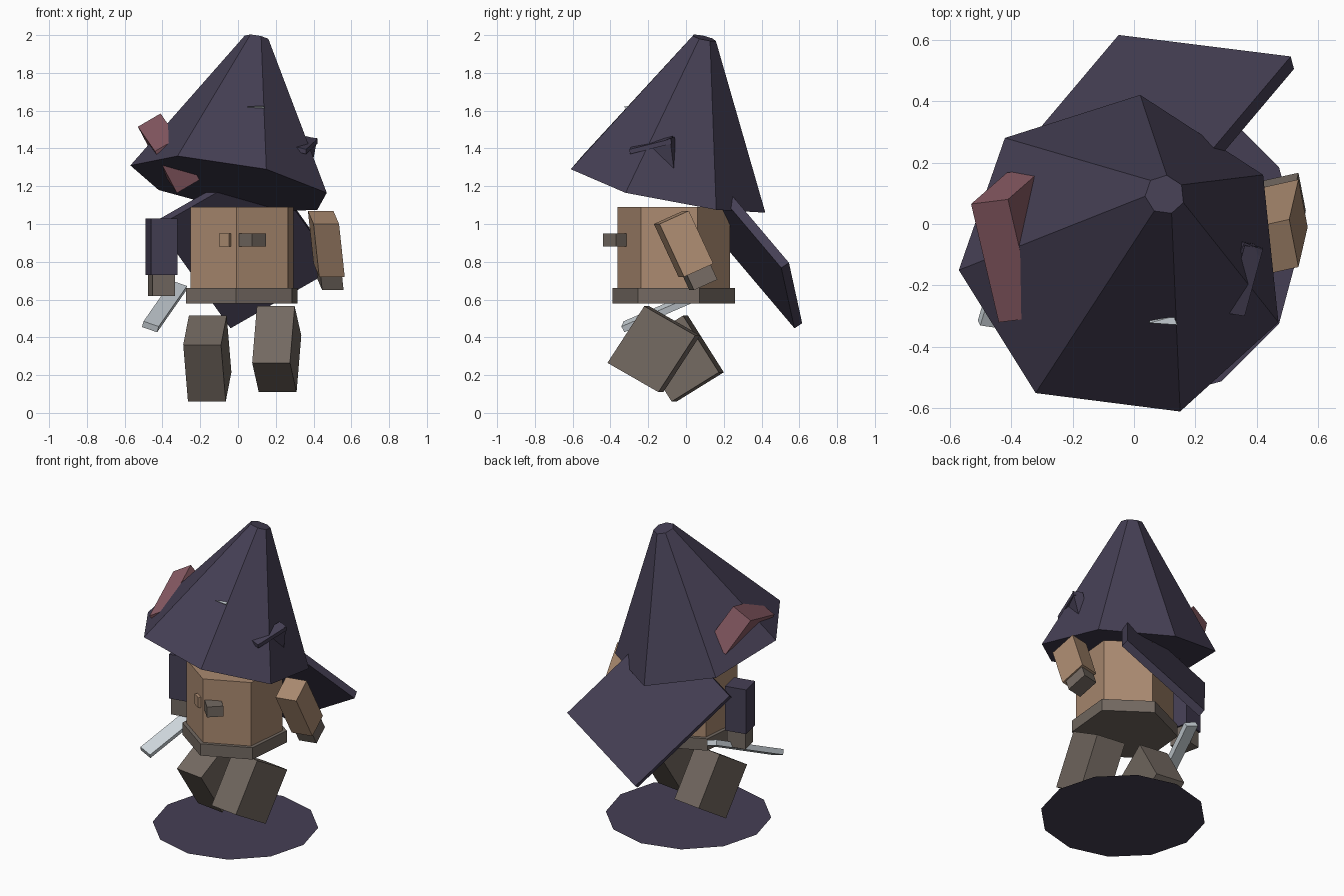
import bpy, bmesh, math
from mathutils import Vector as V

if "Cube" in bpy.data.objects:
    bpy.data.objects.remove(bpy.data.objects["Cube"])


def material(name, rgb):
    m = bpy.data.materials.new(name)
    lin = [((c / 255 + 0.055) / 1.055) ** 2.4 for c in rgb]
    m.diffuse_color = (*lin, 1)
    m.use_nodes = True
    m.node_tree.nodes["Principled BSDF"].inputs["Base Color"].default_value = m.diffuse_color
    return m


purple = material("dark purple cloth", (69, 63, 84))
tan = material("tan leather", (170, 138, 112))
brown = material("grey brown", (115, 105, 97))
pink = material("dusty pink", (138, 92, 101))
steel = material("pale steel", (205, 213, 219))


def finish(name, bm, mat):
    bmesh.ops.recalc_face_normals(bm, faces=bm.faces)
    me = bpy.data.meshes.new(name)
    bm.to_mesh(me)
    bm.free()
    me.materials.append(mat)
    ob = bpy.data.objects.new(name, me)
    bpy.context.collection.objects.link(ob)
    return ob


def loft(name, low, high, mat):
    """Closed solid between two matching rings."""
    bm = bmesh.new()
    a = [bm.verts.new(p) for p in low]
    b = [bm.verts.new(p) for p in high]
    n = len(a)
    bm.faces.new(a[::-1])
    bm.faces.new(b)
    for i in range(n):
        j = (i + 1) % n
        bm.faces.new((a[i], a[j], b[j], b[i]))
    return finish(name, bm, mat)


def slab(name, corner, u, v, w, mat):
    """Box from one corner and three edge vectors."""
    c, u, v, w = V(corner), V(u), V(v), V(w)
    ring = [c, c + u, c + u + v, c + v]
    return loft(name, ring, [p + w for p in ring], mat)


def ring(cx, cy, z, r, n, start):
    return [V((cx + r * math.cos(math.radians(start) + i * math.tau / n),
               cy + r * math.sin(math.radians(start) + i * math.tau / n), z)) for i in range(n)]


def prism(name, cx, cy, z0, z1, r, n, start, mat):
    return loft(name, ring(cx, cy, z0, r, n, start), ring(cx, cy, z1, r, n, start), mat)


# Ground disc
bm = bmesh.new()
bm.faces.new([bm.verts.new(p) for p in ring(0.03, -0.07, 0, 0.51, 12, 0)])
finish("base_disc", bm, purple)

# Six-sided torso, belt and front studs
prism("torso", 0.02, -0.065, 0.66, 1.09, 0.30, 6, -95.3, tan)
prism("belt", 0.02, -0.065, 0.58, 0.66, 0.326, 6, -95.3, brown)
prism("front_stud", 0.077, -0.367, 0.88, 0.95, 0.072, 4, -92, brown)
prism("flush_stud", -0.055, -0.315, 0.88, 0.95, 0.045, 4, -80, tan)

# Tilted seven-sided hat
brim = [V(p) for p in ((-.57, -.15, 1.31), (-.32, -.55, 1.36), (.15, -.61, 1.29), (.47, -.32, 1.165),
                       (.42, .16, 1.075), (.02, .42, 1.06), (-.42, .28, 1.18))]
middle = sum(brim, V()) / len(brim)
tip = V((0.1, 0.095, 1.985))
loft("hat", brim, [tip + (p - middle) * 0.12 for p in brim], purple)

# Hat ornaments
u, v = V((.12, .015, .07)), V((.09, -.385, -.13))
slab("hat_block", (-.53, .065, 1.515), u, v, u.cross(v).normalized() * .27, pink)
slab("hat_bow_bar", (.30, -.29, 1.41), (.06, -.01, -.015), (.06, .22, .055), (0, .004, -.025), purple)
loft("hat_bow_spike",
     [(.42, -.085, 1.455), (.37, -.19, 1.40), (.39, -.065, 1.295)],
     [(.36, -.06, 1.46), (.31, -.17, 1.41), (.33, -.05, 1.31)], purple)
loft("hat_pin",
     [(.05, -.322, 1.622), (.14, -.328, 1.622), (.13, -.30, 1.625)],
     [(.05, -.315, 1.618), (.14, -.32, 1.612), (.13, -.30, 1.612)], steel)

# Cape board hanging behind
u, v = V((.56, -.07, .32)), V((-.386, -.457, .54))
slab("cape", (-.05, .615, .475), u, v, u.cross(v).normalized() * .05, purple)

# Right arm swung back
u, v, w = V((.135, .03, 0)), V((-.03, .155, .07)), V((.03, .13, -.28))
c = V((.40, -.17, 1.0))
slab("right_sleeve", c, u, v, w, tan)
slab("right_hand", c + w * .9 + u * .08 + v * .12, u * .84, v * .8, w * .38, brown)

# Left arm hanging straight
prism("left_sleeve", -.405, .0, .73, 1.03, .10, 4, 57, purple)
prism("left_hand", -.405, .0, .62, .75, .086, 4, 57, brown)

# Blade held in the left hand
v = V((.15, .50, .215))
u = V((.08, -.012, -.028))
slab("blade", (-.50, -.33, .485), u, v, u.cross(v).normalized() * -.035, steel)

# Blocky feet, each pitched differently
u = (.2, -.026, 0)
slab("right_leg", (.075, -.39, .265), u, (.025, .195, .30), (.035, .27, -.155), brown)
slab("left_leg", (-.29, -.24, .36), u, (.03, .25, .155), (.025, .19, -.30), brown)
